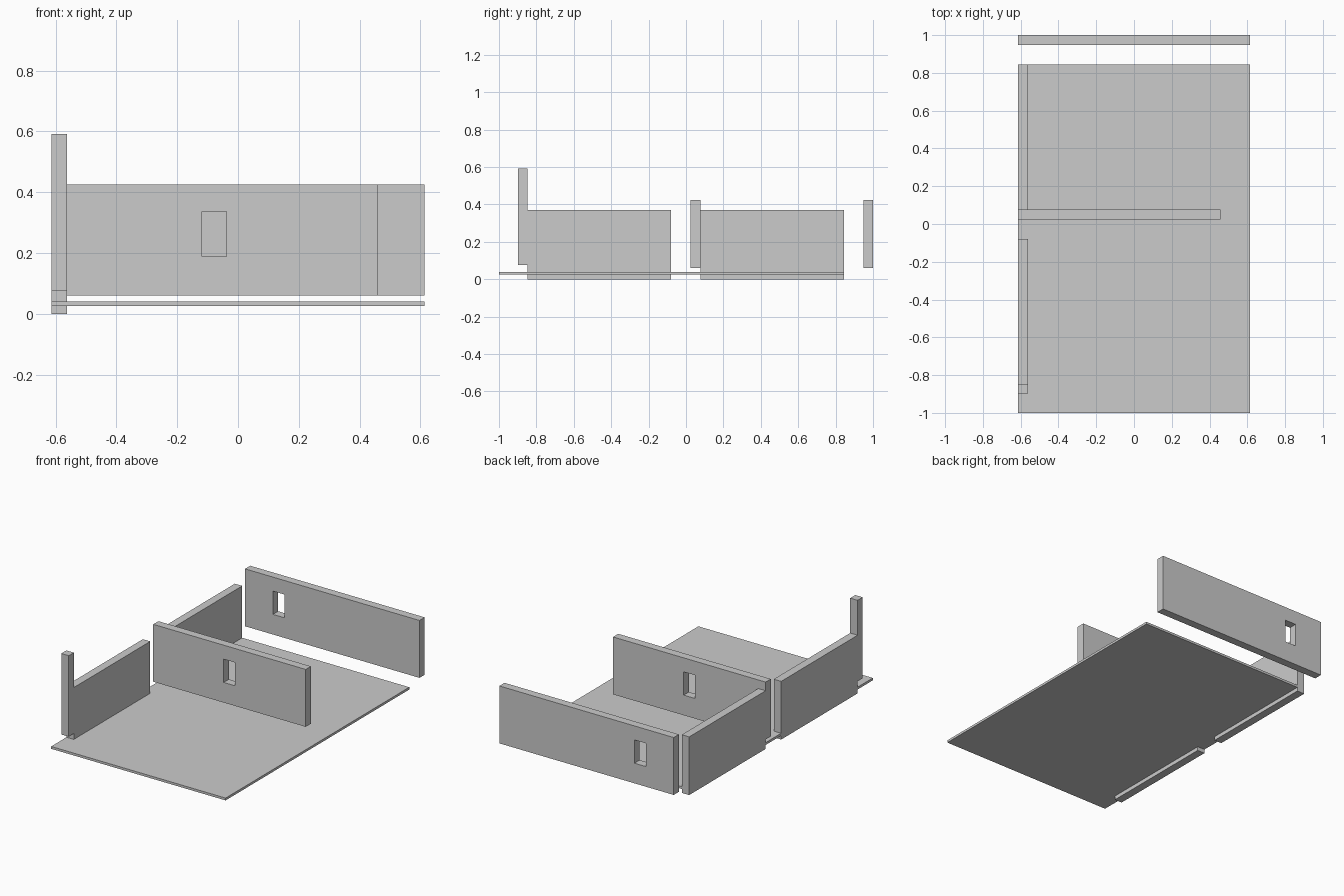
import bpy, bmesh

if "Cube" in bpy.data.objects:
    bpy.data.objects.remove(bpy.data.objects["Cube"])

X0, X1 = -0.614, 0.613          # overall width
T = 0.052                       # wall thickness


def extrude(name, outline, place, depth):
    """Solid from a flat outline; place maps (u, v) to 3D, depth is the extrusion."""
    bm = bmesh.new()
    face = bm.faces.new([bm.verts.new(place(u, v)) for u, v in outline])
    new = bmesh.ops.extrude_face_region(bm, geom=[face])["geom"]
    bmesh.ops.translate(bm, vec=depth, verts=[g for g in new if isinstance(g, bmesh.types.BMVert)])
    bmesh.ops.recalc_face_normals(bm, faces=bm.faces[:])
    mesh = bpy.data.meshes.new(name)
    bm.to_mesh(mesh)
    bm.free()
    obj = bpy.data.objects.new(name, mesh)
    bpy.context.collection.objects.link(obj)
    return obj


def box(name, x, y, z):
    return extrude(name, [(x[0], y[0]), (x[1], y[0]), (x[1], y[1]), (x[0], y[1])],
                   lambda u, v: (u, v, z[0]), (0, 0, z[1] - z[0]))


def window_wall(name, x, y, window_x):
    """Cross wall with one rectangular window cut through it."""
    wall = box(name, x, (y, y + T), (0.06, 0.425))
    cutter = box(name + "_cutter", (window_x, window_x + 0.08), (y - 0.1, y + T + 0.1), (0.188, 0.336))
    cutter.hide_render = True
    cutter.hide_set(True)
    mod = wall.modifiers.new("window", 'BOOLEAN')
    mod.operation = 'DIFFERENCE'
    mod.solver = 'EXACT'
    mod.object = cutter


# floor slab
box("floor", (X0, X1), (-1.0, 0.845), (0.025, 0.04))

# cross walls
window_wall("middle_wall", (X0, 0.459), 0.025, -0.118)
window_wall("back_wall", (X0, X1), 0.948, -0.418)

# rear side wall
box("rear_side_wall", (X0, X0 + T), (0.077, 0.845), (0, 0.37))

# front side wall with tall corner post
extrude("front_side_wall",
        [(-0.898, 0.077), (-0.847, 0.077), (-0.847, 0), (-0.079, 0),
         (-0.079, 0.37), (-0.847, 0.37), (-0.847, 0.592), (-0.898, 0.592)],
        lambda u, v: (X0, u, v), (T, 0, 0))
